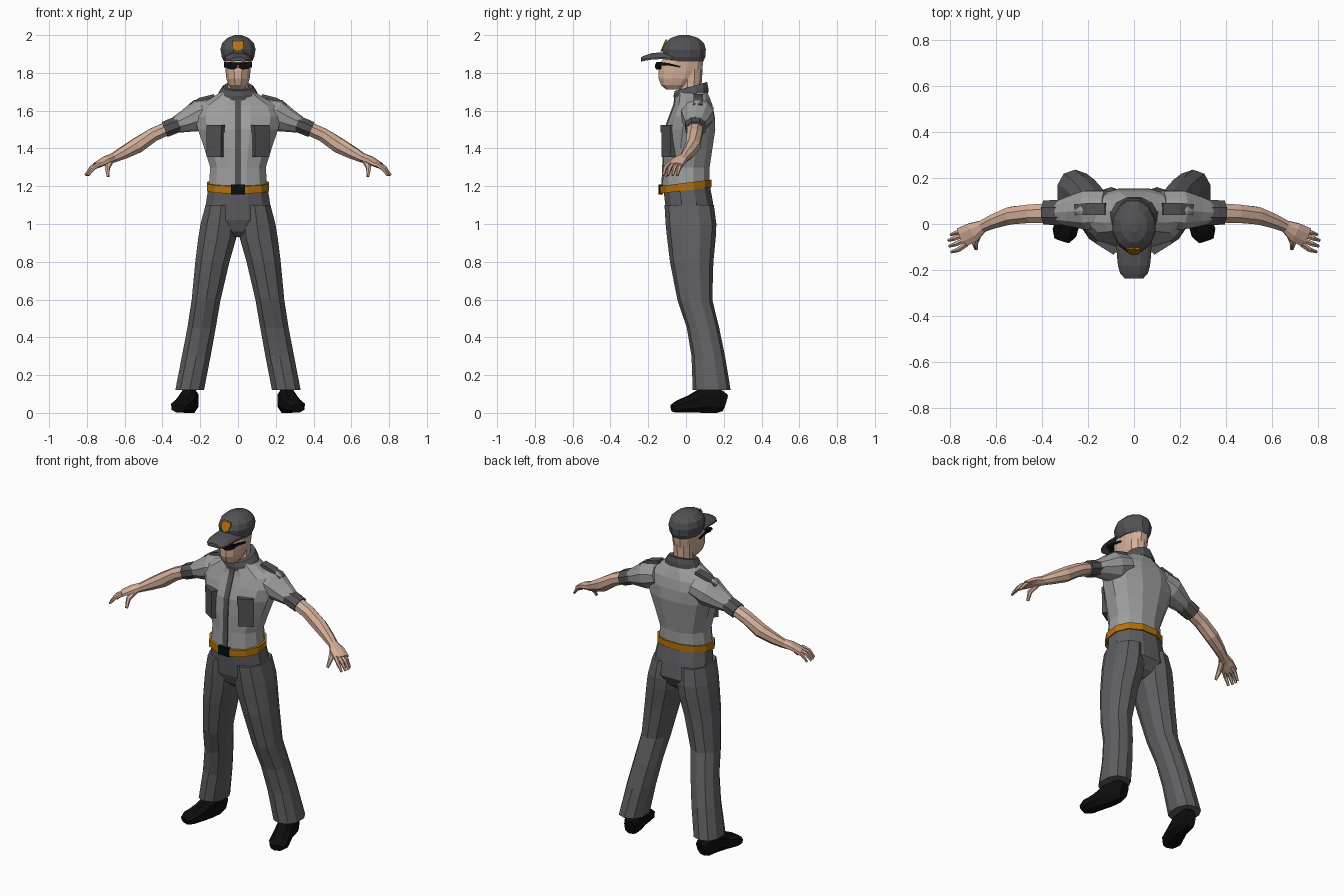
import bpy, bmesh, math
from mathutils import Vector


def material(name, r, g, b):
    m = bpy.data.materials.new(name)
    m.diffuse_color = (r, g, b, 1)
    return m


SHIRT = material("light_grey_cloth", 0.34, 0.34, 0.34)
PANTS = material("grey_cloth", 0.115, 0.115, 0.122)
TRIM = material("dark_grey_cloth", 0.085, 0.085, 0.09)
SKIN = material("skin", 0.66, 0.43, 0.32)
GOLD = material("orange_leather", 0.46, 0.17, 0.003)
BLACK = material("black", 0.004, 0.004, 0.004)


def finish(name, bm, mat, mirror=False):
    bmesh.ops.recalc_face_normals(bm, faces=bm.faces)
    me = bpy.data.meshes.new(name)
    bm.to_mesh(me)
    bm.free()
    me.materials.append(mat)
    ob = bpy.data.objects.new(name, me)
    bpy.context.collection.objects.link(ob)
    if mirror:
        ob.modifiers.new("Mirror", 'MIRROR').use_mirror_merge = False
    return ob


def loft(name, rings, mat, n=12, power=1.0, mirror=False):
    """Skin through rings (centre, u, v); flat sides face along u and v."""
    bm = bmesh.new()
    top = math.cos(math.pi / n) ** power
    sq = lambda c: math.copysign(abs(c) ** power, c) / top
    loops = []
    for c, u, v in rings:
        angles = [2 * math.pi * (i + 0.5) / n for i in range(n)]
        loops.append([bm.verts.new(Vector(c) + Vector(u) * sq(math.cos(a))
                                   + Vector(v) * sq(math.sin(a))) for a in angles])
    for a, b in zip(loops, loops[1:]):
        for i in range(n):
            j = (i + 1) % n
            bm.faces.new((a[i], a[j], b[j], b[i]))
    bm.faces.new(loops[0])
    bm.faces.new(loops[-1])
    return finish(name, bm, mat, mirror)


def level(z, x0, x1, y0, y1, tilt=0.0):
    """Horizontal ring from its extents; tilt lifts the back."""
    return (((x0 + x1) / 2, (y0 + y1) / 2, z), ((x1 - x0) / 2, 0, 0), (0, (y1 - y0) / 2, tilt))


def stack(name, rows, mat, **kw):
    """Centred rings from (z, half width, front y, back y)."""
    return loft(name, [level(r[0], -r[1], r[1], *r[2:]) for r in rows], mat, **kw)


def limb(name, pts, mat, n=8, mirror=True, power=1.0):
    """Tube along points (x, y, z, half width, half height)."""
    P = [Vector(p[:3]) for p in pts]
    rings = []
    for i, p in enumerate(pts):
        t = (P[min(i + 1, len(P) - 1)] - P[max(i - 1, 0)]).normalized()
        u = Vector((0, 0, 1)).cross(t).normalized()
        rings.append((P[i], u * p[3], t.cross(u) * p[4]))
    return loft(name, rings, mat, n, power, mirror)


# Shirt body
torso = [(1.19, .155, -.125, .125), (1.30, .147, -.12, .125), (1.40, .178, -.118, .14),
         (1.50, .212, -.11, .155), (1.57, .23, -.085, .152), (1.63, .205, -.062, .14),
         (1.67, .135, -.055, .125), (1.70, .09, -.05, .112)]
stack("shirt", torso, SHIRT, power=0.9)
loft("shirt_placket", [((0, r[2], r[0]), (.016, 0, 0), (0, .006, 0)) for r in torso[:7]], TRIM, n=4)
loft("pockets", [((.117, -.088, z), (.038, .024, 0), (-.011, .018, 0)) for z in (1.355, 1.525)],
     TRIM, n=4, mirror=True)
loft("pocket_flaps", [((.117, -.091, z), (.04, .025, 0), (-.011, .018, 0)) for z in (1.485, 1.525)],
     TRIM, n=4, mirror=True)
loft("collar", [level(1.675, -.108, .108, -.062, .118, .02),
                level(1.70, -.098, .098, -.066, .118, .022),
                level(1.728, -.078, .078, -.06, .112, .024)], TRIM)

# Sleeves, cuffs and shoulder straps
limb("sleeves", [(.12, .065, 1.60, .08, .065), (.205, .06, 1.575, .085, .082),
                 (.275, .055, 1.545, .066, .058), (.33, .05, 1.525, .05, .042)], SHIRT, n=10)
limb("sleeve_cuffs", [(.312, .05, 1.53, .054, .042), (.35, .05, 1.516, .054, .043),
                      (.388, .05, 1.50, .052, .042)], TRIM)
limb("shoulder_straps", [(.125, .065, 1.679, .026, .009), (.2, .065, 1.66, .026, .009),
                         (.255, .062, 1.626, .024, .009)], TRIM, n=4)

# Arms and hands
limb("arms", [(.37, .048, 1.508, .042, .035), (.45, .045, 1.472, .04, .036),
              (.535, .037, 1.415, .038, .04), (.61, .012, 1.375, .031, .032),
              (.66, -.01, 1.35, .026, .024), (.70, -.035, 1.337, .042, .021),
              (.75, -.058, 1.31, .044, .015)], SKIN)
for i in range(4):
    d = .01 * abs(i - 1.3)
    limb(f"finger_{i + 1}", [(.73, -.022 - .022 * i, 1.318, .011, .012),
                             (.78 - d, -.036 - .025 * i, 1.298, .010, .010),
                             (.81 - d, -.046 - .025 * i, 1.258, .006, .006)], SKIN, n=6)
limb("thumb", [(.675, -.035, 1.335, .016, .014), (.692, -.082, 1.298, .013, .012),
               (.687, -.108, 1.252, .007, .007)], SKIN, n=6)

# Trousers
stack("trouser_hips", [(1.21, .154, -.122, .125), (1.12, .168, -.112, .142),
                       (1.02, .185, -.1, .155), (.96, .10, -.075, .12), (.93, .03, -.04, .08)], PANTS, power=0.9)
loft("trouser_legs", [level(1.10, .005, .172, -.108, .142), level(1.0, .002, .198, -.102, .155),
                      level(.93, .008, .21, -.095, .152), level(.8, .045, .226, -.08, .14),
                      level(.6, .092, .245, -.042, .135), level(.45, .118, .268, .008, .172),
                      level(.3, .145, .297, .033, .203), level(.12, .18, .332, .04, .232)],
     PANTS, n=10, power=0.88, mirror=True)

# Belt
loft("belt", [level(1.178, -.165, .165, -.137, .135, .017),
              level(1.218, -.165, .165, -.137, .135, .017)], GOLD, power=0.9)
loft("belt_buckle", [((0, -.134, z), (.036, 0, 0), (0, .011, 0)) for z in (1.157, 1.208)], BLACK, n=4)

# Shoes
limb("shoes", [(.242, .205, .052, .03, .045), (.25, .17, .064, .042, .064),
               (.262, .09, .066, .046, .066), (.28, .03, .047, .05, .047),
               (.302, -.035, .033, .054, .033), (.314, -.07, .024, .034, .02)], BLACK, power=0.8)

# Head and neck
stack("neck", [(1.66, .062, -.035, .09), (1.74, .054, -.03, .08), (1.82, .056, -.03, .085)], SKIN, n=10)
stack("head", [(1.712, .032, -.105, -.02), (1.735, .05, -.132, .02), (1.77, .062, -.145, .06),
               (1.81, .066, -.145, .085), (1.85, .069, -.138, .09), (1.89, .07, -.11, .09)],
      SKIN, power=0.9)

# Sunglasses
loft("lenses", [((.037, -.136, 1.838), (.034, .006, .003), (0, 0, .019)),
                ((.037, -.153, 1.838), (.034, .010, .003), (0, 0, .019))], BLACK, n=8, mirror=True)
loft("glasses_bridge", [((0, y, 1.848), (.075, 0, 0), (0, 0, .006)) for y in (-.12, -.15)], BLACK, n=4)
limb("glasses_arms", [(.069, -.145, 1.85, .006, .009), (.071, -.09, 1.845, .004, .006),
                      (.071, -.03, 1.832, .004, .004)], BLACK, n=4)

# Cap crown, peak and badge
stack("cap_crown", [(1.86, .074, -.108, .092), (1.885, .086, -.12, .102), (1.925, .093, -.125, .105),
                    (1.958, .084, -.113, .095), (1.985, .056, -.08, .065), (2.0, .018, -.035, .015)], TRIM)
peak = loft("cap_peak", [((0, y, z), (w, 0, 0), (0, 0, .011)) for y, z, w in
                         ((-.07, 1.902, .078), (-.13, 1.902, .074), (-.18, 1.897, .07),
                          (-.215, 1.885, .06), (-.237, 1.874, .04))], TRIM, n=12, power=0.7)
for v in peak.data.vertices:
    v.co.z -= 4.5 * v.co.x ** 2
bm = bmesh.new()
shield = [(0, 1.912), (.024, 1.93), (.031, 1.955), (.024, 1.974), (.009, 1.968), (0, 1.976),
          (-.009, 1.968), (-.024, 1.974), (-.031, 1.955), (-.024, 1.93)]
front = [bm.verts.new((x, -.136 + .42 * (z - 1.912), z)) for x, z in shield]
back = [bm.verts.new(v.co + Vector((0, .009, 0))) for v in front]
bm.faces.new(front)
bm.faces.new(back)
for i in range(len(front)):
    j = (i + 1) % len(front)
    bm.faces.new((front[i], front[j], back[j], back[i]))
finish("cap_badge", bm, GOLD)
